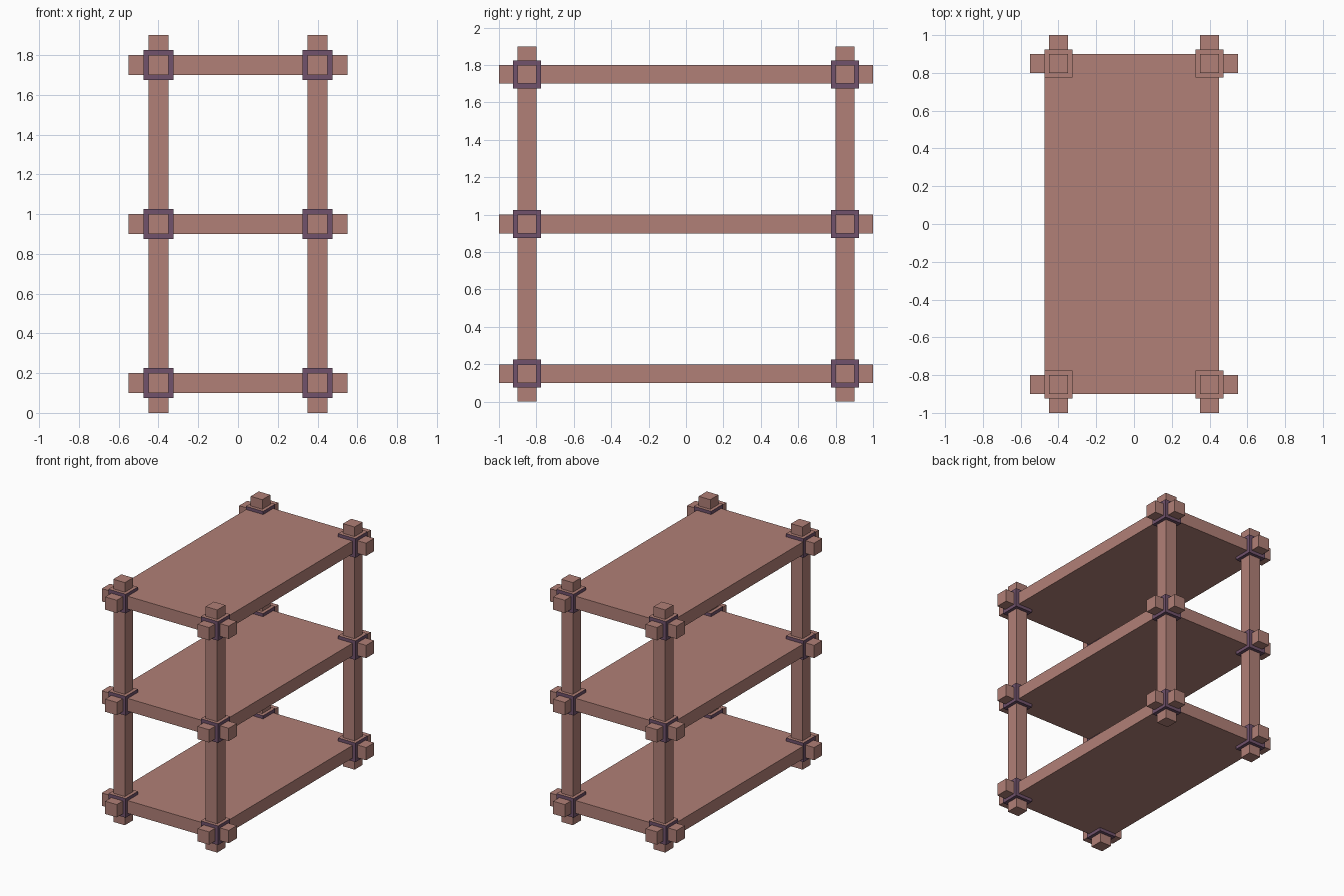
import bpy

if "Cube" in bpy.data.objects:
    bpy.data.objects.remove(bpy.data.objects["Cube"])


def make_mat(name, rgb):
    m = bpy.data.materials.new(name)
    m.diffuse_color = (*rgb, 1.0)
    m.use_nodes = True
    m.node_tree.nodes["Principled BSDF"].inputs["Base Color"].default_value = m.diffuse_color
    return m


wood = make_mat("dusty pink wood", (0.44, 0.215, 0.184))
purple = make_mat("muted purple", (0.165, 0.085, 0.150))


def box(name, center, size, mat):
    """Axis-aligned box with its size baked into the mesh."""
    bpy.ops.mesh.primitive_cube_add(size=1, location=center)
    ob = bpy.context.object
    ob.name = name
    for v in ob.data.vertices:
        v.co = [c * s for c, s in zip(v.co, size)]
    ob.data.materials.append(mat)
    return ob


X, Y = 0.4, 0.85          # post positions
T = 0.1                   # beam thickness
LEVELS = (0.15, 0.95, 1.75)

# Upright corner posts
for sx in (-1, 1):
    for sy in (-1, 1):
        box("corner_post", (sx * X, sy * Y, 0.95), (T, T, 1.9), wood)

for z in LEVELS:
    # Shelf board, flush with the rails
    box("shelf_board", (-0.0135, 0, z), (0.919, 1.8, T), wood)
    # Rails along the width and the depth, ends poking past the posts
    for s in (-1, 1):
        box("width_rail", (0, s * Y, z), (1.1, T, T), wood)
        box("depth_rail", (s * X, 0, z), (T, 2.0, T), wood)
    # Cube joints: purple sides and underside, wood coloured top
    for sx in (-1, 1):
        for sy in (-1, 1):
            j = box("corner_joint", (sx * X, sy * Y, z), (0.15, 0.15, 0.15), purple)
            j.data.materials.append(wood)
            for f in j.data.polygons:
                f.material_index = 1 if f.normal.z > 0.5 else 0
